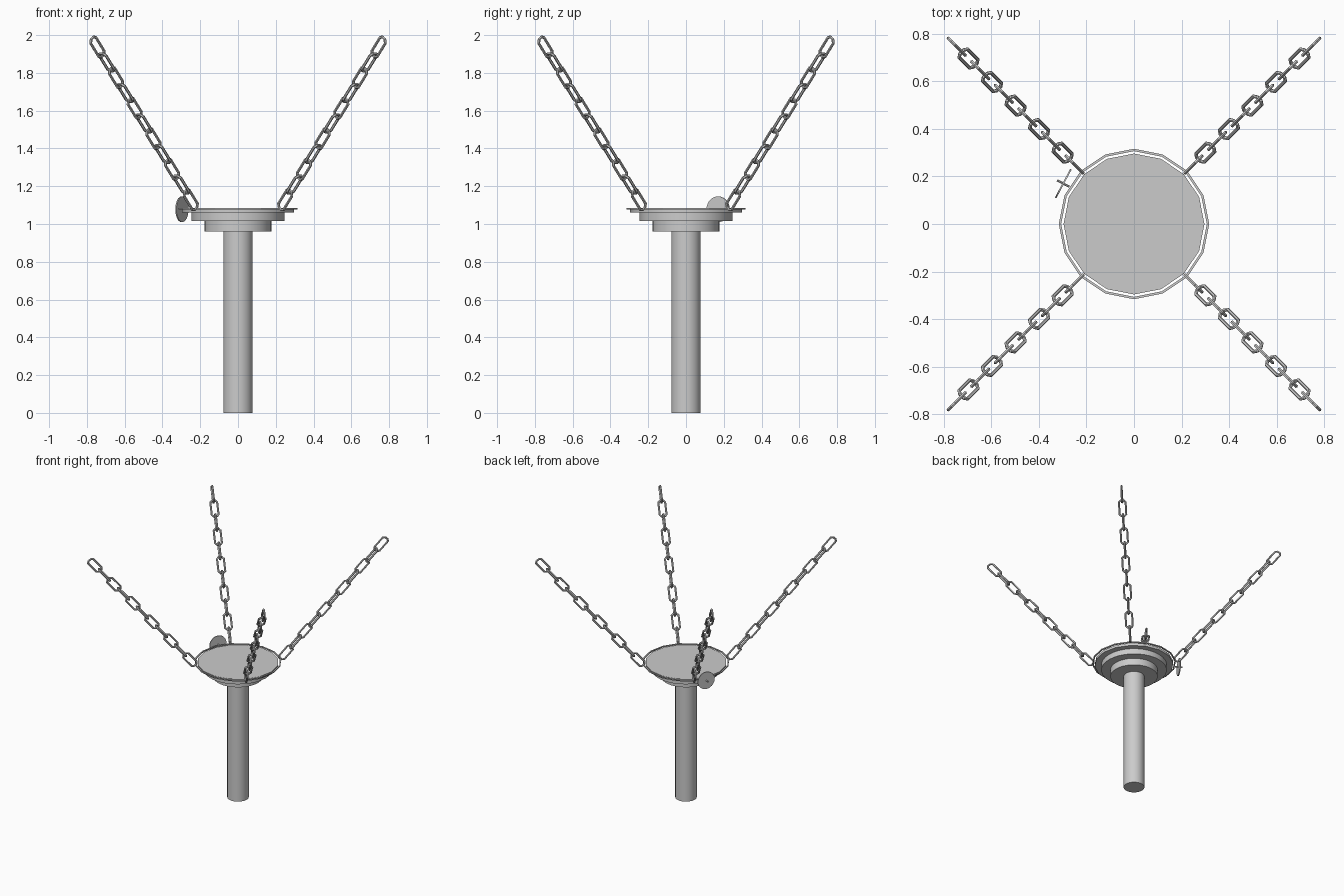
import bpy, bmesh, math
from mathutils import Matrix, Vector

if "Cube" in bpy.data.objects:
    bpy.data.objects.remove(bpy.data.objects["Cube"])

grey = bpy.data.materials.new("light grey")
grey.diffuse_color = (0.6, 0.6, 0.6, 1)
grey.use_nodes = True
grey.node_tree.nodes["Principled BSDF"].inputs["Base Color"].default_value = grey.diffuse_color
up = Vector((0, 0, 1))


def finish(bm, name, smooth=None):
    bmesh.ops.recalc_face_normals(bm, faces=bm.faces)
    me = bpy.data.meshes.new(name)
    bm.to_mesh(me)
    bm.free()
    me.materials.append(grey)
    ob = bpy.data.objects.new(name, me)
    bpy.context.collection.objects.link(ob)
    if smooth:
        bpy.ops.object.select_all(action='DESELECT')
        ob.select_set(True)
        bpy.context.view_layer.objects.active = ob
        bpy.ops.object.shade_smooth_by_angle(angle=math.radians(smooth))


def disc(name, r, depth, sides, matrix):
    bm = bmesh.new()
    bmesh.ops.create_cone(bm, cap_ends=True, segments=sides, radius1=r, radius2=r,
                          depth=depth, matrix=matrix)
    finish(bm, name, 30)


def sweep(bm, path, section):
    """Closed tube: each path point is a (centre, outward, up) frame."""
    loops = [[bm.verts.new(c + o * a + u * b) for a, b in section] for c, o, u in path]
    n, k = len(loops), len(section)
    for i in range(n):
        p, q = loops[i], loops[(i + 1) % n]
        for j in range(k):
            bm.faces.new((p[j], q[j], q[(j + 1) % k], p[(j + 1) % k]))


# Post and stepped platform
for name, r, z0, z1, sides in (("post", 0.078, 0, 0.965, 32),
                               ("lower_tier", 0.178, 0.960, 1.016, 32),
                               ("middle_tier", 0.246, 1.016, 1.061, 32),
                               ("platform_top", 0.296, 1.061, 1.081, 16)):
    disc(name, r, z1 - z0, sides, Matrix.Translation((0, 0, (z0 + z1) / 2)))

# Thin rim ring around the platform
bm = bmesh.new()
path = []
for i in range(16):
    a = math.tau * i / 16
    d = Vector((math.cos(a), math.sin(a), 0))
    path.append((d * 0.311 + up * 1.081, d, up))
sweep(bm, path, [(-0.005, -0.004), (0.005, -0.004), (0.005, 0.004), (-0.005, 0.004)])
finish(bm, "rim_ring")

# Four chains of chamfered links, alternate links turned a quarter turn
HL, HW, CH, ROD = 0.068, 0.033, 0.018, 0.008
OUTLINE = [(HL, HW - CH), (HL - CH, HW), (CH - HL, HW), (-HL, HW - CH),
           (-HL, CH - HW), (CH - HL, -HW), (HL - CH, -HW), (HL, CH - HW)]
SECTION = [(ROD * math.cos(math.tau * i / 6), ROD * math.sin(math.tau * i / 6))
           for i in range(6)]


def add_link(bm, centre, along, across):
    normal = along.cross(across)
    path = []
    for x, y in OUTLINE:
        # Centre line is pulled in by the rod radius
        ox = math.copysign(1 if abs(x) == HL else 0.41, x)
        oy = math.copysign(1 if abs(y) == HW else 0.41, y)
        out = (along * ox + across * oy).normalized()
        path.append((centre + along * (x - ox * ROD) + across * (y - oy * ROD),
                     out, normal))
    sweep(bm, path, SECTION)


for name, sx, sy in (("back_right_chain", 1, 1), ("back_left_chain", -1, 1),
                     ("front_left_chain", -1, -1), ("front_right_chain", 1, -1)):
    start = Vector((0.25 * sx, 0.25 * sy, 1.128))
    end = Vector((0.7445 * sx, 0.7445 * sy, 1.937))
    along = (end - start).normalized()
    side = along.cross(up).normalized()
    bm = bmesh.new()
    for i in range(11):
        across = side if i % 2 else side.cross(along)
        add_link(bm, start.lerp(end, i / 10), along, across)
    finish(bm, name)

# Small upright wheel with an axle pin, beside the rim
axis = Vector((-0.118, 0.063, 0)).normalized()
turn = (Matrix.Translation((-0.297, 0.170, 1.078))
        @ up.rotation_difference(axis).to_matrix().to_4x4())
disc("wheel", 0.068, 0.007, 24, turn)
disc("wheel_axle", 0.005, 0.058, 8, turn)
